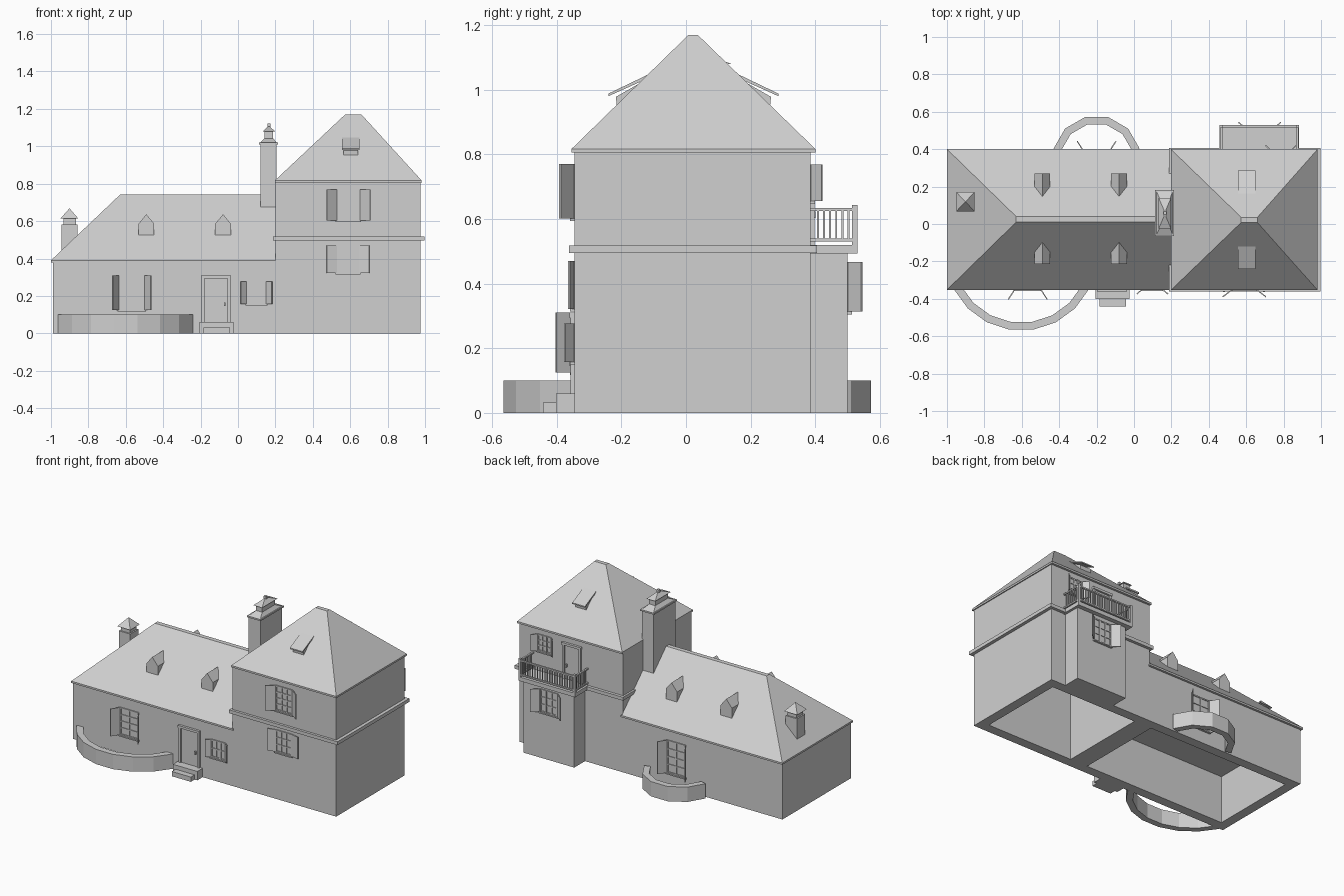
import bpy, bmesh, math

old = bpy.data.objects.get("Cube")
if old:
    bpy.data.objects.remove(old, do_unlink=True)

plaster = bpy.data.materials.new("light_grey")
plaster.use_nodes = True
plaster.diffuse_color = (0.63, 0.63, 0.63, 1)
plaster.node_tree.nodes["Principled BSDF"].inputs["Base Color"].default_value = (0.63, 0.63, 0.63, 1)


def finish(name, bm):
    bmesh.ops.recalc_face_normals(bm, faces=bm.faces)
    mesh = bpy.data.meshes.new(name)
    bm.to_mesh(mesh)
    bm.free()
    mesh.materials.append(plaster)
    obj = bpy.data.objects.new(name, mesh)
    bpy.context.scene.collection.objects.link(obj)
    return obj


def frustum(name, low, z0, high, z1, open_bottom=False):
    """Solid between two rectangles given as (x0, x1, y0, y1)."""
    bm = bmesh.new()
    rings = []
    for (x0, x1, y0, y1), z in ((low, z0), (high, z1)):
        rings.append([bm.verts.new((x, y, z)) for x, y in ((x0, y0), (x1, y0), (x1, y1), (x0, y1))])
    a, b = rings
    for i in range(4):
        j = (i + 1) % 4
        bm.faces.new((a[i], a[j], b[j], b[i]))
    bm.faces.new(b)
    if not open_bottom:
        bm.faces.new(a[::-1])
    return finish(name, bm)


def box(name, x0, x1, y0, y1, z0, z1):
    rect = (min(x0, x1), max(x0, x1), min(y0, y1), max(y0, y1))
    return frustum(name, rect, z0, rect, z1)


def shell(name, rect, height):
    """Hollow block, open underneath."""
    obj = frustum(name, rect, 0, rect, height, open_bottom=True)
    mod = obj.modifiers.new("wall_thickness", "SOLIDIFY")
    mod.thickness = 0.065
    mod.offset = -1
    mod.use_even_offset = True


def prism(name, points, axis, c0, c1):
    """Extrude an outline (across, z) along x or y from c0 to c1."""
    bm = bmesh.new()
    place = (lambda p, c: (c, p[0], p[1])) if axis == "x" else (lambda p, c: (p[0], c, p[1]))
    a = [bm.verts.new(place(p, c0)) for p in points]
    b = [bm.verts.new(place(p, c1)) for p in points]
    bm.faces.new(a)
    bm.faces.new(b[::-1])
    for i in range(len(points)):
        j = (i + 1) % len(points)
        bm.faces.new((a[i], b[i], b[j], a[j]))
    return finish(name, bm)


FRONT, BACK, BAY = -0.345, 0.385, 0.5

# Hollow house walls and the bay under the balcony
shell("wing_walls", (-0.99, 0.2, FRONT, BACK), 0.385)
shell("tower_walls", (0.2, 0.975, FRONT, BACK), 0.81)
box("back_bay", 0.485, 0.865, BACK - 0.01, BAY, 0, 0.497)
box("tower_band", 0.187, 0.997, -0.362, 0.405, 0.495, 0.518)

# Hipped roofs with thin eaves
box("wing_eave", -1, 0.208, -0.352, 0.4, 0.378, 0.39)
frustum("wing_roof", (-1, 0.2, -0.352, 0.4), 0.39, (-0.63, 0.2, 0.01, 0.04), 0.742)
box("tower_eave", 0.197, 0.982, -0.354, 0.4, 0.805, 0.817)
frustum("tower_roof", (0.197, 0.982, -0.354, 0.4), 0.817, (0.573, 0.66, 0.008, 0.036), 1.17)

# Gabled dormers on the wing
for side, face, inner in (("front", -0.215, -0.06), ("back", 0.27, 0.11)):
    for n, cx in enumerate((-0.49, -0.08)):
        outline = [(cx - 0.042, 0.5), (cx + 0.042, 0.5), (cx + 0.042, 0.585), (cx, 0.637), (cx - 0.042, 0.585)]
        if side == "front":
            outline[0], outline[1] = (cx - 0.042, 0.525), (cx + 0.042, 0.525)
        prism(f"{side}_dormer_{n + 1}", outline, "y", face, inner)

# Sloping dormers on the tower
for side, d in (("front", -1), ("back", 1)):
    def across(y):
        return 0.023 + d * y
    prism(f"tower_{side}_dormer", [(across(y), z) for y, z in ((0.237, 0.947), (0.24, 0.978), (0.14, 1.035), (0.13, 0.96))],
          "x", 0.563, 0.642)
    prism(f"tower_{side}_dormer_lid", [(across(y), z) for y, z in ((0.263, 0.98), (0.263, 0.988), (0.138, 1.048), (0.13, 1.04))],
          "x", 0.555, 0.65)

# Large chimney
box("chimney_stack", 0.12, 0.207, -0.058, 0.175, 0.4, 1.015)
box("chimney_rim", 0.112, 0.215, -0.065, 0.182, 1.01, 1.02)
frustum("chimney_shoulder", (0.12, 0.207, -0.058, 0.175), 1.02, (0.142, 0.188, -0.01, 0.125), 1.042)
box("chimney_neck", 0.142, 0.188, -0.01, 0.125, 1.04, 1.08)
frustum("chimney_cap", (0.132, 0.198, -0.025, 0.14), 1.08, (0.16, 0.17, 0.04, 0.075), 1.105)
box("chimney_finial", 0.157, 0.173, 0.05, 0.066, 1.1, 1.122)

# Small chimney
box("small_chimney_stack", -0.943, -0.858, 0.075, 0.162, 0.38, 0.582)
box("small_chimney_neck", -0.934, -0.867, 0.084, 0.153, 0.58, 0.615)
frustum("small_chimney_cap", (-0.95, -0.853, 0.068, 0.17), 0.613, (-0.902, -0.9, 0.118, 0.12), 0.667)


def window(name, cx, half, z0, z1, wall, d, cols, rows, leaf, angle):
    """Glazed opening with bars and a pair of hinged shutters; d is the facing along y."""
    box(name + "_pane", cx - half, cx + half, wall, wall + d * 0.002, z0, z1)
    t = 0.004
    for i in range(cols + 1):
        x = cx - half + t + i * (2 * half - 2 * t) / cols
        box(f"{name}_upright_{i}", x - t, x + t, wall, wall + d * 0.008, z0, z1)
    for i in range(rows + 1):
        z = z0 + t + i * (z1 - z0 - 2 * t) / rows
        box(f"{name}_crossbar_{i}", cx - half, cx + half, wall, wall + d * 0.007, z - t, z + t)
    box(name + "_sill", cx - half - 0.006, cx + half + 0.006, wall, wall + d * 0.014, z0 - 0.008, z0)
    a = math.radians(angle)
    for side, s in (("left", 1), ("right", -1)):
        shutter = box(f"{name}_{side}_shutter", 0, leaf, -0.003, 0.003, z0, z1)
        shutter.location = (cx + s * half, wall + d * 0.004, 0)
        shutter.rotation_euler.z = math.atan2(d * math.sin(a), s * math.cos(a))


window("terrace_window", -0.568, 0.069, 0.125, 0.31, FRONT, -1, 2, 4, 0.064, 57)
window("small_window", 0.098, 0.053, 0.157, 0.277, FRONT, -1, 3, 2, 0.04, 40)
window("upper_front_window", 0.59, 0.062, 0.602, 0.77, FRONT, -1, 3, 4, 0.068, 37)
window("lower_front_window", 0.588, 0.06, 0.322, 0.47, FRONT, -1, 3, 3, 0.055, 14)
window("back_terrace_window", -0.2, 0.069, 0.09, 0.31, BACK, 1, 2, 4, 0.064, 57)
window("bay_window", 0.672, 0.066, 0.313, 0.467, BAY, 1, 3, 3, 0.062, 40)
window("balcony_window", 0.785, 0.05, 0.655, 0.768, BACK, 1, 3, 3, 0.045, 45)


def door(name, x0, x1, z0, z1, wall, d):
    """Leaf set inside a raised frame, with a knob."""
    w = 0.016
    box(name + "_leaf", x0 + w, x1 - w, wall, wall + d * 0.003, z0, z1 - w)
    box(name + "_left_jamb", x1 - w, x1, wall, wall + d * 0.012, z0, z1)
    box(name + "_right_jamb", x0, x0 + w, wall, wall + d * 0.012, z0, z1)
    box(name + "_lintel", x0 - 0.003, x1 + 0.003, wall, wall + d * 0.016, z1 - w, z1)
    box(name + "_knob", x1 - 0.036, x1 - 0.026, wall, wall + d * 0.016, z0 + 0.085, z0 + 0.105)


door("front_door", -0.195, -0.04, 0.06, 0.31, FRONT, -1)
door("balcony_door", 0.51, 0.65, 0.518, 0.765, BACK, 1)

# Front steps
box("upper_step", -0.205, -0.023, FRONT, -0.402, 0, 0.06)
box("lower_step", -0.185, -0.043, FRONT, -0.442, 0, 0.032)


def curved_wall(name, cx, cy, radius, sides, wall, d):
    """Faceted garden wall, from the house round to the house again."""
    bm = bmesh.new()
    step = 2 * math.pi / sides
    reach = math.acos(d * (wall - cy) / radius)
    angles = [(i + 0.5) * step for i in range(-sides, sides) if abs((i + 0.5) * step) < reach + 0.2 * step]
    sections = []
    for a in angles:
        sections.append([bm.verts.new((cx + r * math.sin(a), cy + d * r * math.cos(a), z))
                         for r, z in ((radius, 0), (radius, 0.1), (radius - 0.042, 0.1), (radius - 0.042, 0))])
    for p, q in zip(sections, sections[1:]):
        for k in range(4):
            m = (k + 1) % 4
            bm.faces.new((p[k], p[m], q[m], q[k]))
    bm.faces.new(sections[0])
    bm.faces.new(sections[-1][::-1])
    finish(name, bm)


curved_wall("front_terrace_wall", -0.602, -0.165, 0.405, 20, FRONT, -1)
curved_wall("back_terrace_wall", -0.2, 0.342, 0.238, 12, BACK, 1)

# Balcony floor, posts, rails and balusters
X0, X1, Y1 = 0.458, 0.882, 0.53
box("balcony_floor", X0, X1, BACK, Y1, 0.493, 0.52)
for name, x in (("left", X1 - 0.008), ("right", X0 + 0.008)):
    box(f"balcony_{name}_post", x - 0.008, x + 0.008, Y1 - 0.016, Y1, 0.5, 0.643)
    for z in (0.53, 0.625):
        box(f"balcony_{name}_rail", x - 0.006, x + 0.006, BACK, Y1 - 0.01, z, z + 0.009)
    for i in range(6):
        y = 0.408 + i * 0.019
        box(f"balcony_{name}_baluster", x - 0.003, x + 0.003, y - 0.003, y + 0.003, 0.53, 0.628)
for z in (0.53, 0.625):
    box("balcony_back_rail", X0, X1, Y1 - 0.014, Y1 - 0.002, z, z + 0.009)
for i in range(1, 22):
    x = X0 + 0.008 + i * (X1 - X0 - 0.016) / 22
    box("balcony_back_baluster", x - 0.003, x + 0.003, Y1 - 0.011, Y1 - 0.005, 0.53, 0.628)
